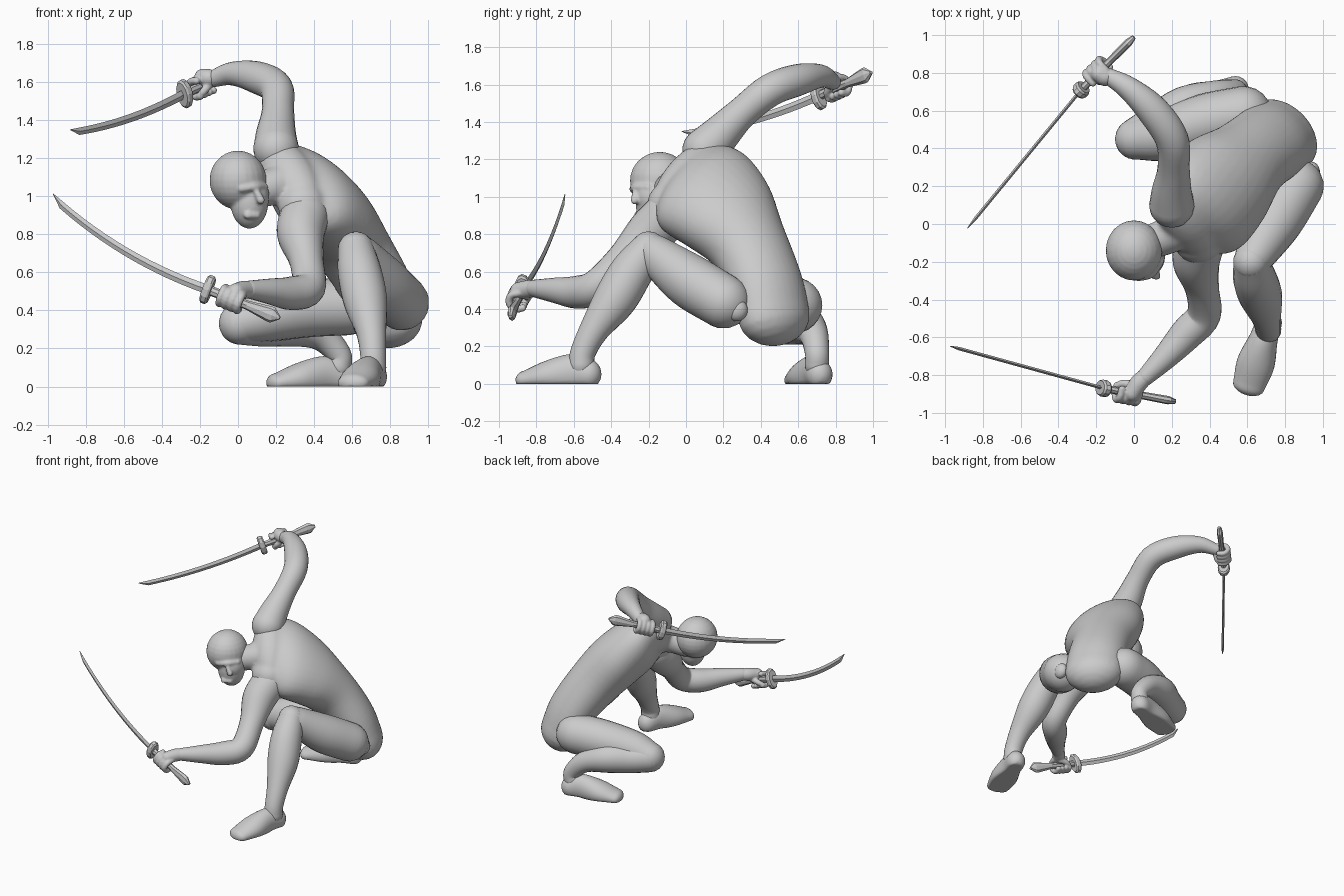
import bpy, bmesh
from math import sin, cos, pi, radians
from mathutils import Vector as V

cube = bpy.data.objects.get("Cube")
if cube:
    bpy.data.objects.remove(cube)

clay = bpy.data.materials.new("clay grey")
clay.use_nodes = True
GREY = (0.6, 0.6, 0.6, 1)
clay.diffuse_color = GREY
clay.node_tree.nodes["Principled BSDF"].inputs["Base Color"].default_value = GREY


def skin(bm, rings, sides):
    """Bridge elliptical rings (centre, half axis, half axis) and close both ends."""
    loops = []
    for c, a, b in rings:
        loop = []
        for i in range(sides):
            t = 2 * pi * i / sides
            p = c + a * cos(t) + b * sin(t)
            p.z = max(p.z, 0)
            loop.append(bm.verts.new(p))
        loops.append(loop)
    for low, high in zip(loops, loops[1:]):
        for i in range(sides):
            j = (i + 1) % sides
            bm.faces.new((low[i], low[j], high[j], high[i]))
    bm.faces.new(reversed(loops[0]))
    bm.faces.new(loops[-1])


def resample(points, steps):
    """Catmull-Rom through tuples of any length."""
    rows = [tuple(2 * a - b for a, b in zip(points[0], points[1]))] + list(points)
    rows.append(tuple(2 * a - b for a, b in zip(points[-1], points[-2])))
    out = []
    for k in range(1, len(rows) - 2):
        for s in range(steps):
            t = s / steps
            out.append([b + t / 2 * (c - a + t * (2 * a - 5 * b + 4 * c - d + t * (3 * (b - c) + d - a)))
                        for a, b, c, d in zip(*rows[k - 1:k + 3])])
    return out + [list(points[-1])]


def dome(rings, tangents, steps=5):
    """Add rounded caps to both ends."""
    def cap(ring, t):
        c, a, b = ring
        r = min(a.length, b.length)
        return [(c + t * r * sin(k * pi / 2 / steps), a * cos(k * pi / 2 / steps), b * cos(k * pi / 2 / steps))
                for k in range(1, steps)] + [(c + t * r, a / 20, b / 20)]
    return cap(rings[0], -tangents[0])[::-1] + rings + cap(rings[-1], tangents[-1])


def tangents_of(cs):
    n = len(cs) - 1
    return [(cs[min(i + 1, n)] - cs[max(i - 1, 0)]).normalized() for i in range(n + 1)]


def tube(points, sides=24, steps=5):
    """Round limb through (x, y, z, radius)."""
    rows = resample(points, steps)
    cs = [V(r[:3]) for r in rows]
    ts = tangents_of(cs)
    side = ts[0].orthogonal()
    rings = []
    for row, c, t in zip(rows, cs, ts):
        side = (side - t * side.dot(t)).normalized()
        rings.append((c, side * row[3], t.cross(side) * row[3]))
    return dome(rings, ts), sides


def slab(points, sides=32, steps=5):
    """Oval body through (centre xyz, half width vector xyz, half depth)."""
    rows = resample(points, steps)
    cs = [V(r[:3]) for r in rows]
    ts = tangents_of(cs)
    rings = []
    for row, c, t in zip(rows, cs, ts):
        a = V(row[3:6])
        rings.append((c, a, t.cross(a).normalized() * row[6]))
    return dome(rings, ts), sides


def blob(c, rx, ry, rz, sides=24):
    n = 14
    return [(V(c) + V((0, 0, -rz * cos(k * pi / n))), V((rx, 0, 0)) * max(sin(k * pi / n), .02),
             V((0, ry, 0)) * max(sin(k * pi / n), .02)) for k in range(n + 1)], sides


def build(name, shapes, smooth=True, voxel=0):
    bm = bmesh.new()
    for rings, sides in shapes:
        skin(bm, rings, sides)
    bmesh.ops.recalc_face_normals(bm, faces=bm.faces)
    for f in bm.faces:
        f.smooth = smooth
    mesh = bpy.data.meshes.new(name)
    bm.to_mesh(mesh)
    bm.free()
    mesh.materials.append(clay)
    ob = bpy.data.objects.new(name, mesh)
    bpy.context.collection.objects.link(ob)
    if voxel:
        fuse = ob.modifiers.new("fuse", 'REMESH')
        fuse.mode = 'VOXEL'
        fuse.voxel_size = voxel
        fuse.use_smooth_shade = True
        soft = ob.modifiers.new("soften", 'SMOOTH')
        soft.iterations = 6
    return ob


# Torso, twisted from the hips up to the tilted shoulders, with chest and neck
build("torso", [
    slab([(.78, .47, .36, .15, -.16, 0, .16), (.72, .43, .53, .15, -.16, 0, .17),
          (.60, .34, .73, .15, -.17, -.03, .19), (.48, .22, .9, .16, -.23, -.1, .21),
          (.37, .1, 1.02, .15, -.24, -.16, .2), (.28, .02, 1.09, .11, -.18, -.18, .14)]),
    tube([(.3, .02, 1.08, .13), (.18, -.06, 1.05, .1), (.07, -.1, 1.02, .09)]),
    blob((.34, -.09, .95), .13, .12, .13),
    blob((.23, .1, 1.12), .11, .12, .13)], voxel=.014)

# Head, facing down to the front
build("head", [
    blob((.0, -.14, 1.085), .15, .16, .155), blob((.06, -.17, .97), .1, .1, .14),
    blob((.09, -.17, 1.0), .075, .1, .1),
    tube([(.09, -.27, 1.04, .015), (.12, -.275, .98, .022)], 12),
    tube([(.02, -.285, 1.04, .02), (.09, -.265, 1.05, .022), (.14, -.2, 1.05, .02)], 12),
    tube([(.05, -.26, .9, .02), (.1, -.24, .9, .02)], 12)], voxel=.008)

# Arms
build("right_arm", [tube([
    (.2, .1, 1.25, .12), (.2, .18, 1.33, .105), (.21, .3, 1.45, .085), (.2, .45, 1.57, .088),
    (.1, .6, 1.625, .085), (-.03, .72, 1.645, .062), (-.14, .785, 1.615, .043)])])
build("left_arm", [tube([
    (.35, -.1, .9, .13), (.33, -.2, .8, .125), (.36, -.34, .66, .09), (.37, -.48, .52, .09),
    (.28, -.58, .49, .088), (.17, -.7, .5, .068), (.06, -.81, .51, .047)])])

# Legs, each with a hip joint and a shoe
build("left_thigh", [tube([(.86, .2, .44, .145), (.75, .02, .55, .145), (.65, -.15, .68, .11),
                           (.62, -.2, .72, .095)])])
build("left_shin", [tube([(.62, -.2, .72, .095), (.64, -.29, .6, .115), (.67, -.38, .45, .115),
                          (.7, -.49, .29, .08), (.71, -.55, .17, .068), (.71, -.56, .1, .07)])])
build("right_thigh", [tube([(.58, .58, .42, .15), (.38, .54, .41, .15), (.15, .47, .37, .135),
                            (.01, .45, .335, .11)])])
build("right_shin", [tube([(.01, .45, .33, .11), (.13, .53, .32, .11), (.27, .62, .32, .11),
                           (.43, .68, .27, .08), (.53, .7, .17, .065), (.53, .7, .1, .065)])])
build("left_hip_joint", [blob((.94, .27, .395), .045, .06, .06)])
build("right_hip_joint", [blob((.58, .66, .42), .06, .05, .06)])


def shoe(name, heel, toe):
    h, t = V(heel), V(toe)
    side = (t - h).cross(V((0, 0, 1))).normalized()
    rows = []
    for k, z, w, d in ((.12, .05, .07, .08), (.3, .06, .075, .1), (.6, .04, .1, .085), (.88, .02, .085, .05)):
        c = h.lerp(t, k)
        rows.append((c.x, c.y, z, *(side * w), d))
    build(name, [slab(rows)])


shoe("left_shoe", (.73, -.47, 0), (.59, -.91, 0))
shoe("right_shoe", (.59, .73, 0), (.15, .59, 0))


# Swords with the gripping hands
def sword(side, tip, guard, pommel, wrist, sag):
    tip, guard, pommel, wrist = V(tip), V(guard), V(pommel), V(wrist)
    run = (tip - guard).normalized()
    down = (V((0, 0, -1)) + run * run.z).normalized()
    flat = run.cross(down)
    rings = []
    n = 14
    for k in range(n + 1):
        t = k / n
        w = .025 - .006 * t if k < n else .002
        c = guard.lerp(tip, t) + down * (sag * 4 * t * (1 - t) - (.015 if k == n else 0))
        rings.append((c, down * w, flat * (.009 if k < n else .002)))
    build(side + "_blade", [(rings, 4)], smooth=False)

    grip = (pommel - guard).normalized()
    up = (down - grip * down.dot(grip)).normalized()
    across = grip.cross(up)
    build(side + "_guard", [([(guard + grip * s, up * .078 * k, across * .045 * k)
                              for s, k in ((-.022, .85), (-.012, 1), (.012, 1), (.022, .85))], 12)], smooth=False)
    build(side + "_handle", [([(guard.lerp(pommel, t), up * w, across * d) for t, w, d in (
        (0, .026, .02), (.55, .024, .02), (.85, .042, .022), (.9, .042, .022), (1, .008, .012))], 8)], smooth=False)

    # Palm and curled fingers
    length = (pommel - guard).length
    middle = guard + grip * length * .33
    out = wrist - middle
    out = (out - grip * out.dot(grip)).normalized()
    wrap = grip.cross(out)
    if wrap.z < 0:
        wrap = -wrap

    def at(along, angle, r):
        return middle + grip * along + (out * cos(angle) + wrap * sin(angle)) * r

    shapes = [tube([(*wrist, .043), (*(wrist.lerp(at(0, .6, .05), .5)), .048), (*at(.01, .9, .045), .045)])]
    for k in range(4):
        pts = [(*at((k - 1.5) * .034, radians(d), .047), .02) for d in (40, 100, 160, 220, 270)]
        shapes.append(tube(pts, 12, 3))
    shapes.append(tube([(*at(.02, -.2, .05), .024), (*at(-.03, -.8, .045), .021),
                        (*at(-.055, -1.6, .043), .018)], 12, 3))
    build(side + "_hand", shapes, voxel=.006)


sword("right", (-.88, -.02, 1.335), (-.28, .71, 1.54), (0, .99, 1.665), (-.13, .78, 1.62), .03)
sword("left", (-.98, -.645, 1.0), (-.16, -.87, .51), (.22, -.94, .36), (.07, -.8, .51), .05)
